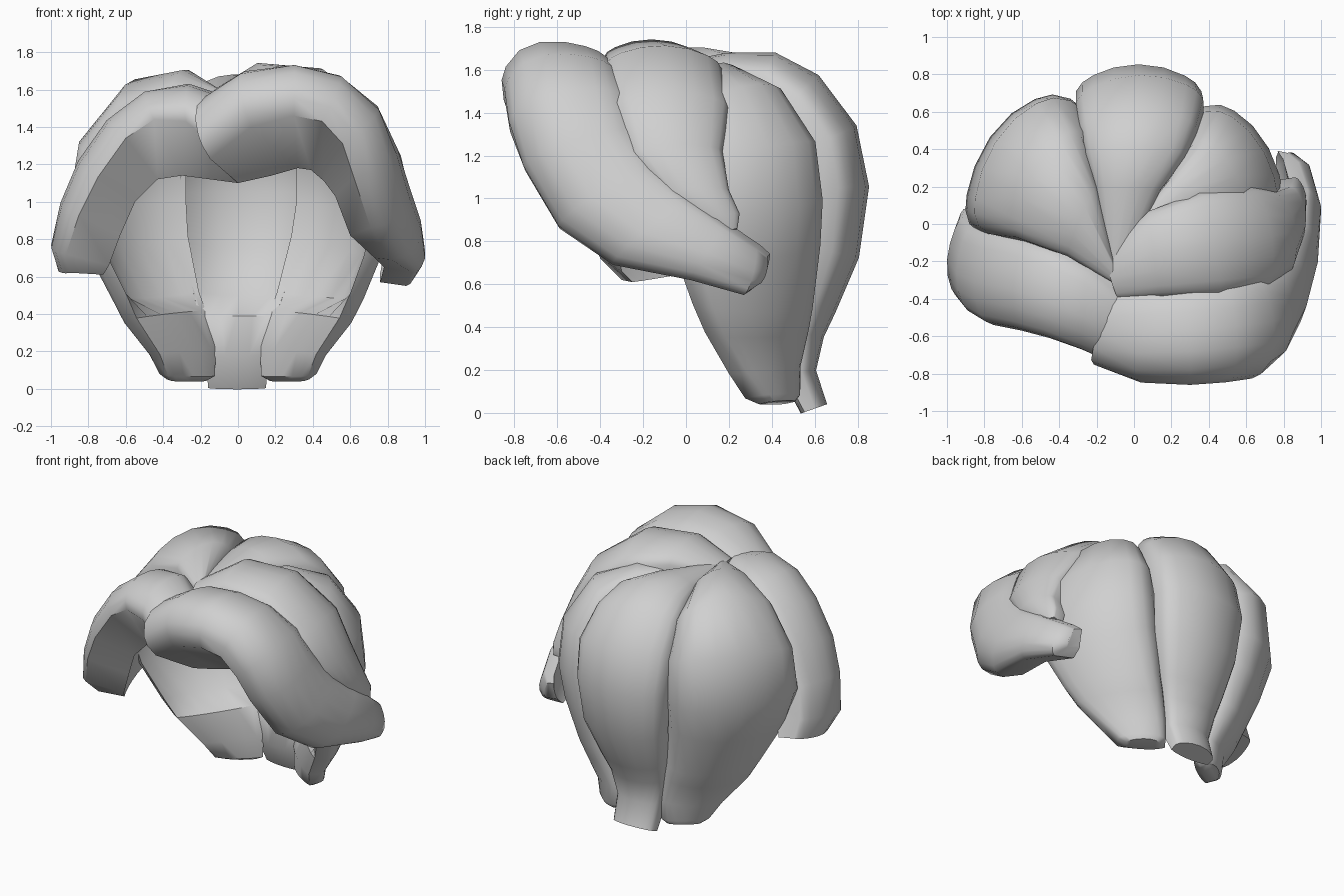
import bpy, bmesh, math
from mathutils import Vector

grey = bpy.data.materials.new("soft_grey")
grey.diffuse_color = (0.63, 0.63, 0.63, 1)
CENTRE = Vector((0, 0, 0.95))


def arc(a, b, n, height, steps, skew=1.0, power=0.7):
    """Rounded arc from a to b, swelling along n; skew moves the fullness towards b."""
    return [a.lerp(b, t) + n * height * max(0, math.sin(math.pi * t ** skew)) ** power
            for t in steps]


def lock(name, rows, bulge, thick=0.08, skew=1.0, power=0.7):
    """Loft a lock of hair through rows of edge points: first edge, second edge, (inner edge)."""
    rows = [[Vector(r[i:i + 3]) for i in range(0, len(r), 3)] for r in rows]
    mids = [(r[0] + r[1]) / 2 for r in rows]
    last = len(rows) - 1
    bm, rings = bmesh.new(), []
    for i, r in enumerate(rows):
        a, b = r[0], r[1]
        tangent = mids[min(i + 1, last)] - mids[max(i - 1, 0)]
        n = (b - a).cross(tangent).normalized()
        if n.dot(mids[i] - CENTRE) < 0:
            n = -n
        h = (b - a).length * (bulge[0] + (bulge[1] - bulge[0]) * i / last)
        if len(r) > 2:                      # fringe: thick, with its own inner edge
            c, hollow = r[2], 0.3
            d = a + (c - b) * 0.6
        else:                               # shell above, filled tail below
            tail = mids[i].z < 0.45
            t = 0.05 if tail and i == last else thick
            c, d = b - n * t, a - n * t
            hollow = -0.3 if tail else 0.9
        pts = arc(a, b, n, h, (0, .05, .14, .3, .5, .7, .87, .95, 1), skew, power)
        pts += arc(c, d, n, h * hollow, (0, .12, .3, .5, .7, .88, 1))
        rings.append([bm.verts.new(p) for p in pts])
    for p, q in zip(rings, rings[1:]):
        for k in range(len(p)):
            m = (k + 1) % len(p)
            bm.faces.new((p[k], p[m], q[m], q[k]))
    bm.faces.new(rings[0])
    bm.faces.new(rings[-1][::-1])
    bmesh.ops.recalc_face_normals(bm, faces=bm.faces)
    me = bpy.data.meshes.new(name)
    bm.to_mesh(me)
    bm.free()
    me.materials.append(grey)
    ob = bpy.data.objects.new(name, me)
    bpy.context.collection.objects.link(ob)
    bpy.ops.object.select_all(action='DESELECT')
    ob.select_set(True)
    bpy.context.view_layer.objects.active = ob
    bpy.ops.object.shade_smooth_by_angle(angle=math.radians(45))


# Centre lock down the back, with a flicked tip
lock("back_centre_lock", [
    (-.14, -.22, 1.58, -.05, -.22, 1.58), (-.21, .2, 1.6, .14, .18, 1.6),
    (-.26, .38, 1.57, .27, .37, 1.57), (-.29, .52, 1.48, .33, .52, 1.48),
    (-.31, .65, 1.28, .37, .67, 1.28), (-.31, .71, 1.05, .36, .71, 1.05),
    (-.28, .68, .75, .33, .68, .75), (-.24, .6, .5, .25, .6, .5),
    (-.21, .56, .37, .2, .56, .37), (-.17, .54, .19, .16, .54, .19),
    (-.16, .6, .02, .15, .6, .02)], (.23, .2), power=.6)

# Lower rows shared by both back side locks (mirrored)
TAIL = [(.27, .58, .5, .66, .08, .49), (.23, .56, .4, .6, .14, .36),
        (.17, .52, .22, .47, .26, .18), (.17, .52, .08, .42, .34, .08),
        (.2, .5, .05, .38, .38, .05)]
lock("back_right_lock", [
    (0, 0, 1.58, .05, -.05, 1.58), (.2, .25, 1.58, .35, 0, 1.55),
    (.33, .45, 1.48, .6, 0, 1.4), (.38, .6, 1.25, .75, .02, 1.15),
    (.38, .63, 1, .78, 0, .9), (.35, .62, .8, .74, 0, .7)] + TAIL,
    (.24, .2), skew=.85, power=.6)
lock("back_left_lock", [
    (-.1, -.2, 1.58, -.1, -.32, 1.56), (-.2, .2, 1.61, -.36, -.17, 1.59),
    (-.29, .5, 1.54, -.63, -.07, 1.5), (-.34, .66, 1.3, -.83, -.01, 1.28),
    (-.34, .67, 1, -.88, 0, 1), (-.33, .63, .8, -.79, 0, .75)]
    + [(-a, b, c, -d, e, f) for a, b, c, d, e, f in TAIL], (.27, .2), skew=.85, power=.6)

# Short lock over the right side
lock("right_side_lock", [
    (-.14, -.15, 1.55, -.08, -.4, 1.55), (.08, .07, 1.65, .15, -.39, 1.65),
    (.35, .17, 1.6, .45, -.38, 1.62), (.62, .2, 1.42, .7, -.35, 1.42),
    (.76, .17, 1.22, .82, -.27, 1.2), (.84, .2, 1.04, .88, -.1, 1.02),
    (.86, .25, .93, .9, .06, .9), (.87, .24, .86, .89, .16, .84)], (.2, .2), power=.55)

# Swept fringe, right and left
lock("right_fringe", [
    (-.1, -.4, 1.57, -.15, -.71, 1.23, 0, -.5, 1.1),
    (.1, -.38, 1.65, .07, -.83, 1.4, .18, -.5, 1.14),
    (.3, -.37, 1.66, .3, -.85, 1.46, .32, -.5, 1.18),
    (.5, -.35, 1.62, .45, -.84, 1.43, .39, -.49, 1.17),
    (.68, -.32, 1.5, .56, -.82, 1.31, .46, -.47, 1.11),
    (.8, -.29, 1.32, .62, -.75, 1.13, .52, -.45, 1.03),
    (.87, -.18, 1.14, .71, -.59, .86, .6, -.38, .82),
    (.92, 0, .99, .82, -.34, .69, .73, -.25, .7),
    (.93, .18, .87, .93, .02, .62, .78, .04, .65),
    (.88, .33, .77, .9, .27, .55, .76, .3, .57),
    (.82, .38, .73, .85, .34, .6, .76, .36, .62)], (.41, .2), skew=1.4, power=.5)
lock("left_fringe", [
    (-.08, -.38, 1.56, -.14, -.72, 1.32, 0, -.5, 1.1),
    (-.25, -.24, 1.59, -.28, -.67, 1.43, -.15, -.45, 1.12),
    (-.45, -.14, 1.53, -.45, -.61, 1.44, -.3, -.42, 1.14),
    (-.64, -.08, 1.38, -.6, -.57, 1.34, -.43, -.4, 1.12),
    (-.78, -.05, 1.2, -.75, -.54, 1.13, -.55, -.38, 1),
    (-.88, -.03, 1, -.85, -.48, .93, -.63, -.33, .82),
    (-.92, .03, .8, -.92, -.4, .72, -.69, -.3, .66),
    (-.91, .08, .68, -.89, -.3, .62, -.72, -.25, .61)], (.28, .17), skew=1.3, power=.5)
